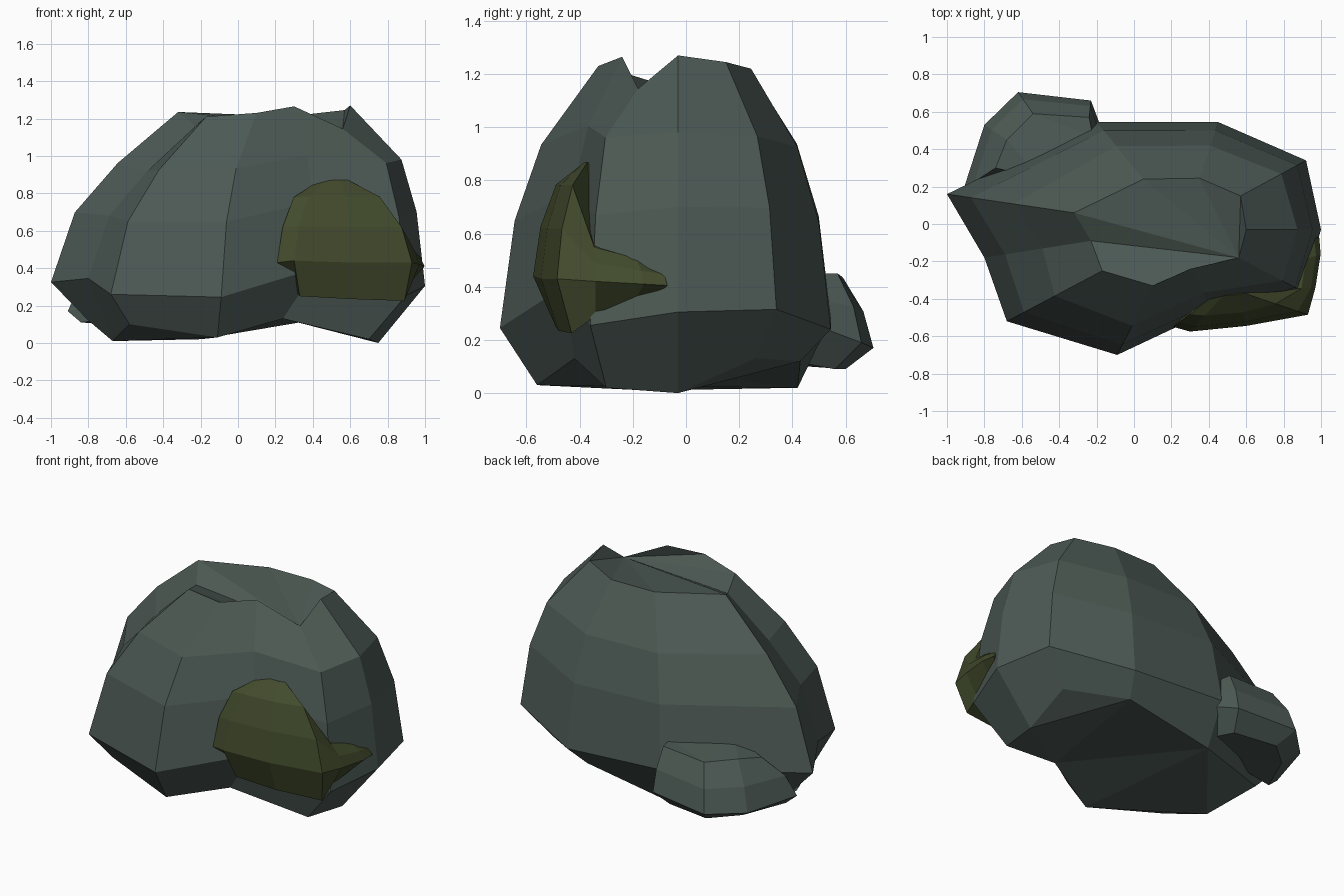
import bpy, bmesh
from mathutils import Vector


def material(name, color):
    m = bpy.data.materials.new(name)
    m.diffuse_color = (*color, 1)
    return m


STONE = material("grey green stone", (0.074, 0.102, 0.090))
MOSS = material("dark olive moss", (0.054, 0.069, 0.025))

# (inward, upward) fractions of the shoulder bulge between rim and crown
SHOULDERS = [(0.15, 0.41), (0.42, 0.70)]


def boulder(name, columns, mat, shoulders=SHOULDERS, notch=None, drop=0.0):
    """Faceted lump: each column holds its foot, rim and crown point, and
    optionally a scale for how far its shoulders lean inward.
    The crown point of the notch column is lowered by drop."""
    bm = bmesh.new()
    rings = [[] for _ in range(3 + len(shoulders))]
    for k, (foot, rim, crown, *lean) in enumerate(columns):
        f, r, c = Vector(foot), Vector(rim), Vector(crown)
        scale = lean[0] if lean else 1.0
        pts = [f, r]
        for inward, up in shoulders:
            p = r.lerp(c, inward * scale)
            p.z = r.z + (c.z - r.z) * up
            pts.append(p)
        if k == notch:
            c.z -= drop
        pts.append(c)
        for ring, p in zip(rings, pts):
            ring.append(bm.verts.new(p))
    n = len(columns)
    for low, high in zip(rings, rings[1:]):
        for i in range(n):
            j = (i + 1) % n
            bm.faces.new((low[i], low[j], high[j], high[i]))
    caps = [bm.faces.new(rings[0][::-1])]
    top = rings[-1]
    if notch is None:
        caps.append(bm.faces.new(top))
    else:  # fan the top from the notch so the dip stays open
        for i in range(1, n - 1):
            bm.faces.new((top[notch], top[(notch + i) % n], top[(notch + i + 1) % n]))
    bmesh.ops.triangulate(bm, faces=caps)
    bmesh.ops.recalc_face_normals(bm, faces=bm.faces)
    me = bpy.data.meshes.new(name)
    bm.to_mesh(me)
    bm.free()
    me.materials.append(mat)
    ob = bpy.data.objects.new(name, me)
    bpy.context.collection.objects.link(ob)
    return ob


# Large boulder, columns counter-clockwise from the left tip
boulder("main_rock", [
    ((-0.80, 0.13, 0.12), (-1.00, 0.16, 0.325), (-0.32, 0.06, 1.235), 1.25),
    ((-0.67, -0.15, 0.01), (-0.80, -0.18, 0.345), (-0.23, -0.09, 1.16), 1.3),
    ((-0.58, -0.42, 0.10), (-0.68, -0.52, 0.26), (-0.17, -0.25, 1.21), 1.2),
    ((-0.11, -0.56, 0.03), (-0.09, -0.70, 0.245), (0.10, -0.33, 1.23)),
    ((0.24, -0.42, 0.13), (0.42, -0.46, 0.40), (0.30, -0.24, 1.265)),
    ((0.70, -0.30, 0.02), (0.90, -0.36, 0.255), (0.56, -0.18, 1.265), 0.75),
    ((0.75, -0.03, 0.00), (1.00, -0.03, 0.305), (0.60, -0.03, 1.27), 0.75),
    ((0.75, 0.26, 0.13), (0.92, 0.34, 0.315), (0.57, 0.15, 1.245), 0.9),
    ((0.39, 0.43, 0.12), (0.45, 0.545, 0.24), (0.35, 0.245, 1.22)),
    ((-0.20, 0.42, 0.02), (-0.20, 0.545, 0.28), (0.05, 0.24, 1.22)),
], STONE, notch=5, drop=0.12)

# Moss clump wrapping the front right corner
boulder("moss_patch", [
    ((0.31, -0.40, 0.27), (0.21, -0.55, 0.43), (0.43, -0.38, 0.865), 0.9),
    ((0.33, -0.49, 0.25), (0.30, -0.575, 0.44), (0.48, -0.38, 0.87)),
    ((0.60, -0.48, 0.235), (0.60, -0.545, 0.43), (0.55, -0.38, 0.87)),
    ((0.89, -0.43, 0.225), (0.93, -0.485, 0.43), (0.59, -0.37, 0.87), 1.15),
    ((0.89, -0.34, 0.29), (0.97, -0.34, 0.42), (0.80, -0.35, 0.58)),
    ((0.90, -0.20, 0.33), (0.998, -0.16, 0.41), (0.82, -0.22, 0.53)),
    ((0.92, -0.12, 0.36), (0.99, -0.07, 0.405), (0.80, -0.15, 0.50)),
    ((0.50, -0.15, 0.35), (0.50, -0.10, 0.42), (0.50, -0.25, 0.60)),
], MOSS, [(0.14, 0.43), (0.44, 0.80)])

# Small stone leaning on the back left
boulder("small_rock", [
    ((-0.84, 0.20, 0.11), (-0.91, 0.19, 0.17), (-0.74, 0.30, 0.41)),
    ((-0.72, 0.46, 0.10), (-0.80, 0.53, 0.16), (-0.68, 0.45, 0.44)),
    ((-0.56, 0.60, 0.09), (-0.62, 0.705, 0.17), (-0.54, 0.59, 0.435)),
    ((-0.28, 0.56, 0.09), (-0.23, 0.66, 0.19), (-0.24, 0.57, 0.45)),
    ((-0.25, 0.40, 0.12), (-0.17, 0.50, 0.25), (-0.22, 0.47, 0.45)),
    ((-0.50, 0.22, 0.15), (-0.50, 0.22, 0.25), (-0.50, 0.24, 0.47)),
], STONE, [(0.33, 0.52)])
